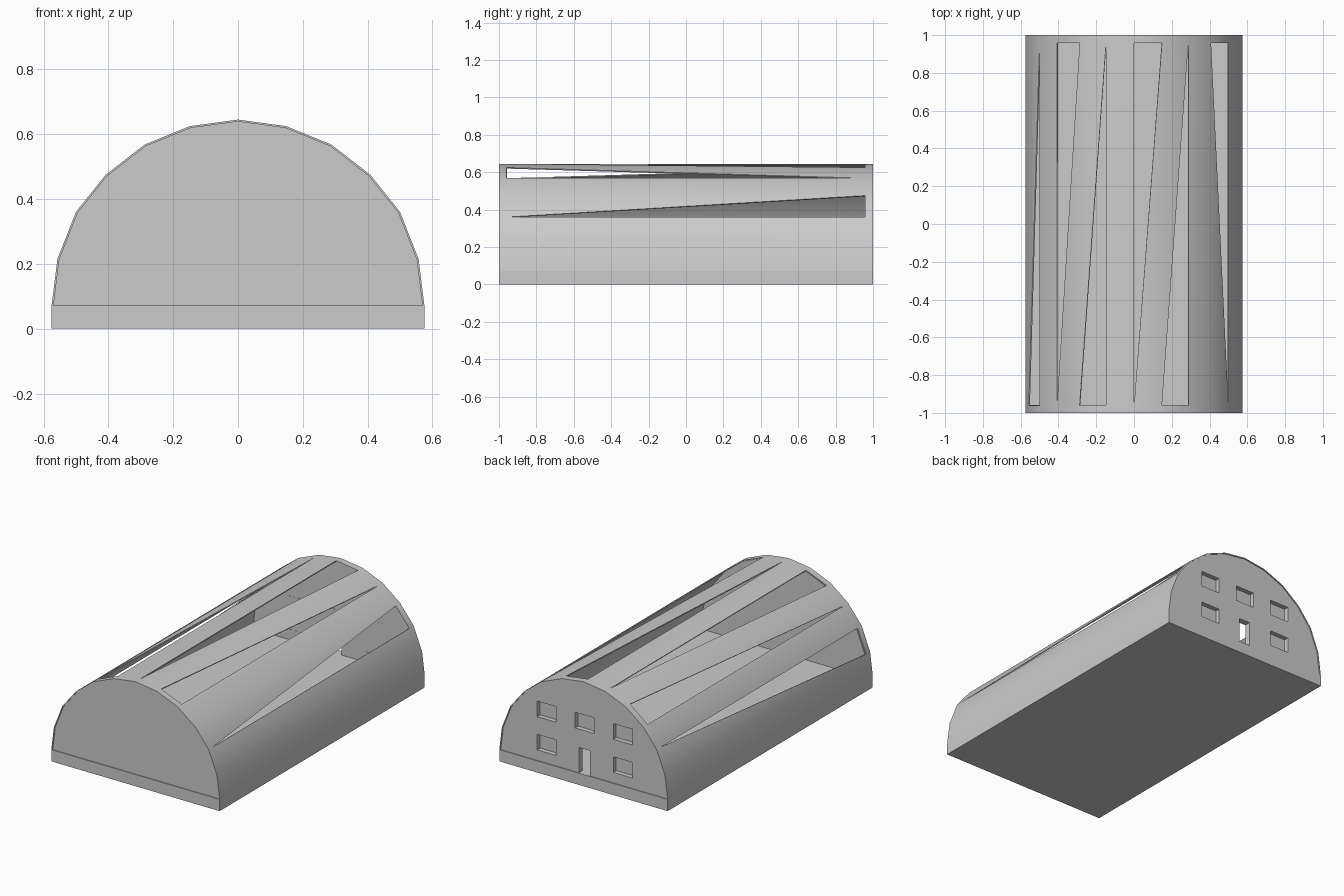
import bpy, bmesh, math

if "Cube" in bpy.data.objects:
    bpy.data.objects.remove(bpy.data.objects["Cube"])

HALF = [(0, 0.645), (0.148, 0.625), (0.288, 0.568), (0.408, 0.475),
        (0.5, 0.36), (0.557, 0.215), (0.575, 0.072)]
ARCH = [(-x, z) for x, z in reversed(HALF[1:])] + HALF
BASE_TOP = 0.072


def add_mesh(name, bm):
    bmesh.ops.recalc_face_normals(bm, faces=bm.faces) if name != "roof_shell" else None
    me = bpy.data.meshes.new(name)
    bm.to_mesh(me)
    bm.free()
    ob = bpy.data.objects.new(name, me)
    bpy.context.collection.objects.link(ob)
    return ob


def box(name, x0, x1, y0, y1, z0, z1):
    bm = bmesh.new()
    bmesh.ops.create_cube(bm, size=1)
    for v in bm.verts:
        v.co = ((x0 + x1) / 2 + v.co.x * (x1 - x0),
                (y0 + y1) / 2 + v.co.y * (y1 - y0),
                (z0 + z1) / 2 + v.co.z * (z1 - z0))
    return add_mesh(name, bm)


def activate(ob):
    bpy.ops.object.select_all(action='DESELECT')
    ob.select_set(True)
    bpy.context.view_layer.objects.active = ob


# base slab
box("base_slab", -0.575, 0.575, -1, 1, 0, BASE_TOP)

# faceted roof shell, some strips reduced to a long triangle
bm = bmesh.new()
rows = [[bm.verts.new((x, y, z)) for y in (-1, -0.96, 0.957, 1)] for x, z in ARCH]
OPEN = {1: "front", 3: "back", 4: "front", 6: "back", 7: "front", 9: "outer"}
for i in range(len(rows) - 1):
    a, b = rows[i], rows[i + 1]
    bm.faces.new((a[0], b[0], b[1], a[1]))
    bm.faces.new((a[2], b[2], b[3], a[3]))
    bm.faces.new({"front": (a[1], b[2], a[2]),
                  "back": (a[1], b[1], b[2]),
                  "outer": (a[1], b[1], a[2])}.get(OPEN.get(i), (a[1], b[1], b[2], a[2])))
shell = add_mesh("roof_shell", bm)
solid = shell.modifiers.new("thickness", 'SOLIDIFY')
solid.thickness = 0.006
solid.offset = -1
activate(shell)
bpy.ops.object.modifier_apply(modifier="thickness")
bpy.ops.object.shade_smooth_by_angle(angle=math.radians(30))


# end walls
def end_wall(name, y0, y1):
    bm = bmesh.new()
    pts = [(x * 0.990, BASE_TOP + (z - BASE_TOP) * 0.990) for x, z in ARCH]
    face = bm.faces.new([bm.verts.new((x, y0, z)) for x, z in pts])
    ext = bmesh.ops.extrude_face_region(bm, geom=[face])["geom"]
    for v in ext:
        if isinstance(v, bmesh.types.BMVert):
            v.co.y = y1
    return add_mesh(name, bm)


end_wall("front_wall", -0.995, -0.957)
back = end_wall("back_wall", 0.957, 0.995)

# doorway and windows in the back wall
holes = [("doorway", -0.04, 0.035, 0.05, 0.228)]
for name, x, z in (("upper_left", 0.255, 0.39), ("upper_middle", -0.005, 0.39),
                   ("upper_right", -0.265, 0.39), ("lower_left", 0.255, 0.185),
                   ("lower_right", -0.265, 0.185)):
    holes.append((name + "_window", x - 0.065, x + 0.065, z - 0.048, z + 0.048))
for name, x0, x1, z0, z1 in holes:
    cutter = box(name + "_cutter", x0, x1, 0.9, 1.05, z0, z1)
    cutter.hide_render = True
    mod = back.modifiers.new(name, 'BOOLEAN')
    mod.object = cutter
    mod.solver = 'EXACT'
    activate(back)
    bpy.ops.object.modifier_apply(modifier=name)
    bpy.data.objects.remove(cutter)
    if name != "doorway":
        box(name + "_pane", x0, x1, 0.958, 0.966, z0, z1)
